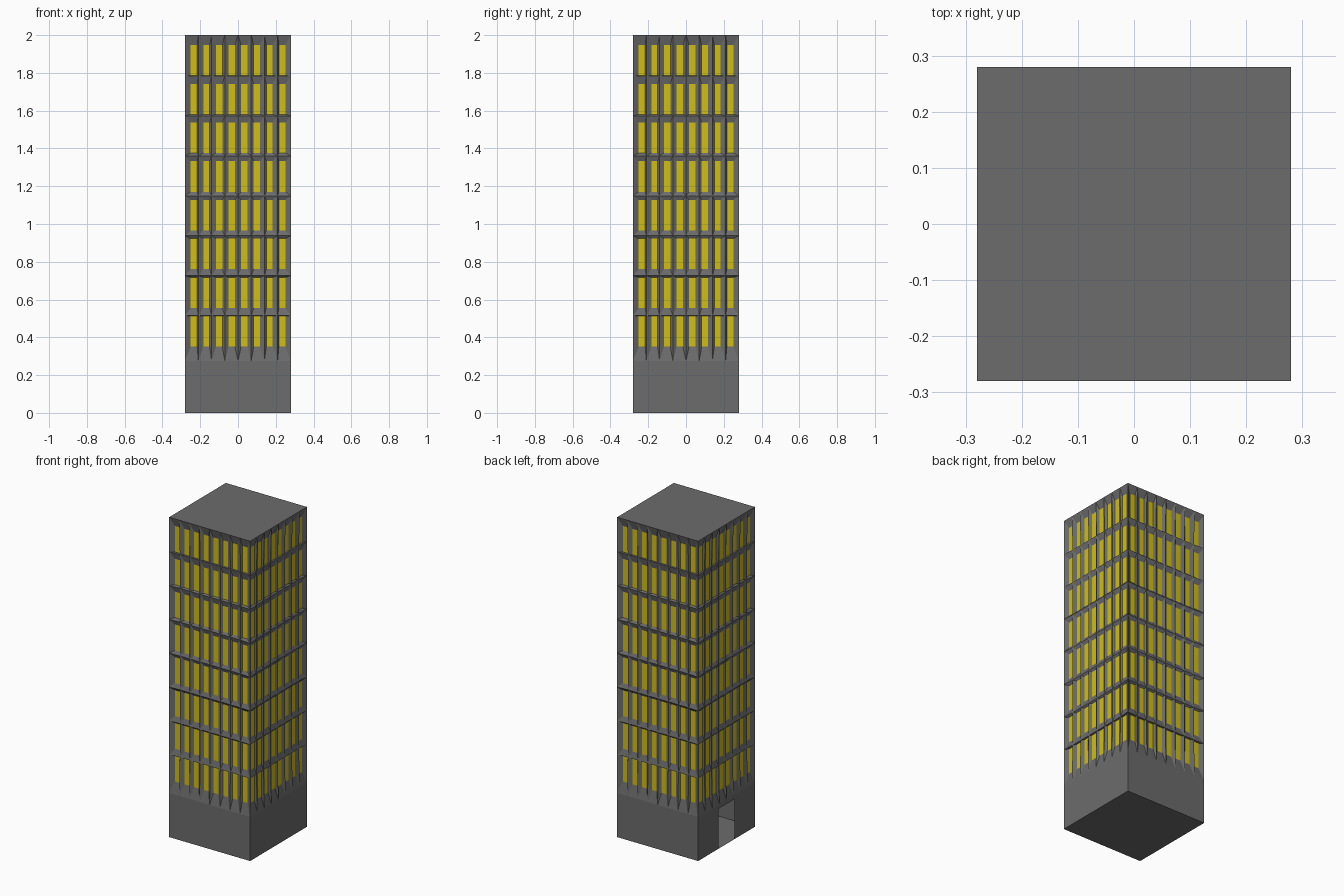
import bpy, bmesh, math
from mathutils import Matrix, Vector

if "Cube" in bpy.data.objects:
    bpy.data.objects.remove(bpy.data.objects["Cube"])

H, TOP, BASE = 0.28, 2.0, 0.276      # half width, roof height, plinth height
DEPTH, RIDGE = 0.014, 0.005          # recess of windows and of the ribs between them
DOOR_W, DOOR_H = 0.08, 0.25          # door half width, height
XS = [-H + 0.07 * i for i in range(9)]
ZS = [BASE] + [0.515 + 0.2115 * i for i in range(7)] + [TOP]


def material(name, color):
    m = bpy.data.materials.new(name)
    m.diffuse_color = color
    m.use_nodes = True
    m.node_tree.nodes["Principled BSDF"].inputs["Base Color"].default_value = m.diffuse_color
    return m


def quad(bm, pts, rot=Matrix.Identity(3)):
    bm.faces.new([bm.verts.new(rot @ Vector(p)) for p in pts])


def rect(x0, x1, z0, z1, y):
    return [(x0, y, z0), (x1, y, z0), (x1, y, z1), (x0, y, z1)]


def grid_point(i, j):
    # Points inside the facade sit slightly back from its border
    inside = 0 < i < 8 and 0 < j < 8
    return (XS[i], -H + (RIDGE if inside else 0), ZS[j])


def finish(name, bm, mat):
    bmesh.ops.remove_doubles(bm, verts=bm.verts, dist=1e-5)
    me = bpy.data.meshes.new(name)
    bm.to_mesh(me)
    bm.free()
    me.materials.append(mat)
    ob = bpy.data.objects.new(name, me)
    bpy.context.collection.objects.link(ob)


grey = material("concrete", (0.15, 0.15, 0.15, 1))
yellow = material("lit_glass", (0.63, 0.52, 0.005, 1))
frames, panes, base, roof, floor = [bmesh.new() for _ in range(5)]

for side in range(4):
    rot = Matrix.Rotation(side * math.pi / 2, 3, 'Z')
    # Grid of recessed windows, each with four sloping reveals
    for i in range(8):
        for j in range(8):
            cx, cz = (i - 3.5) * 0.0667, 1.149 + (j - 3.5) * 0.205
            outer = [grid_point(i + a, j + b) for a, b in ((0, 0), (1, 0), (1, 1), (0, 1))]
            inner = rect(cx - 0.017, cx + 0.017, cz - 0.081, cz + 0.081, -H + DEPTH)
            quad(panes, inner, rot)
            for k in range(4):
                n = (k + 1) % 4
                quad(frames, [outer[k], outer[n], inner[n], inner[k]], rot)
    # Plinth wall, with a doorway on the left side
    if side == 3:
        quad(base, rect(-H, -DOOR_W, 0, BASE, -H), rot)
        quad(base, rect(DOOR_W, H, 0, BASE, -H), rot)
        quad(base, rect(-DOOR_W, DOOR_W, DOOR_H, BASE, -H), rot)
    else:
        quad(base, rect(-H, H, 0, BASE, -H), rot)

# Roof and floor slabs
corners = [(-H, -H), (H, -H), (H, H), (-H, H)]
quad(roof, [(x, y, TOP) for x, y in corners])
quad(floor, [(x, y, 0) for x, y in reversed(corners)])

finish("window_frames", frames, grey)
finish("window_panes", panes, yellow)
finish("plinth_walls", base, grey)
finish("roof", roof, grey)
finish("floor", floor, grey)
